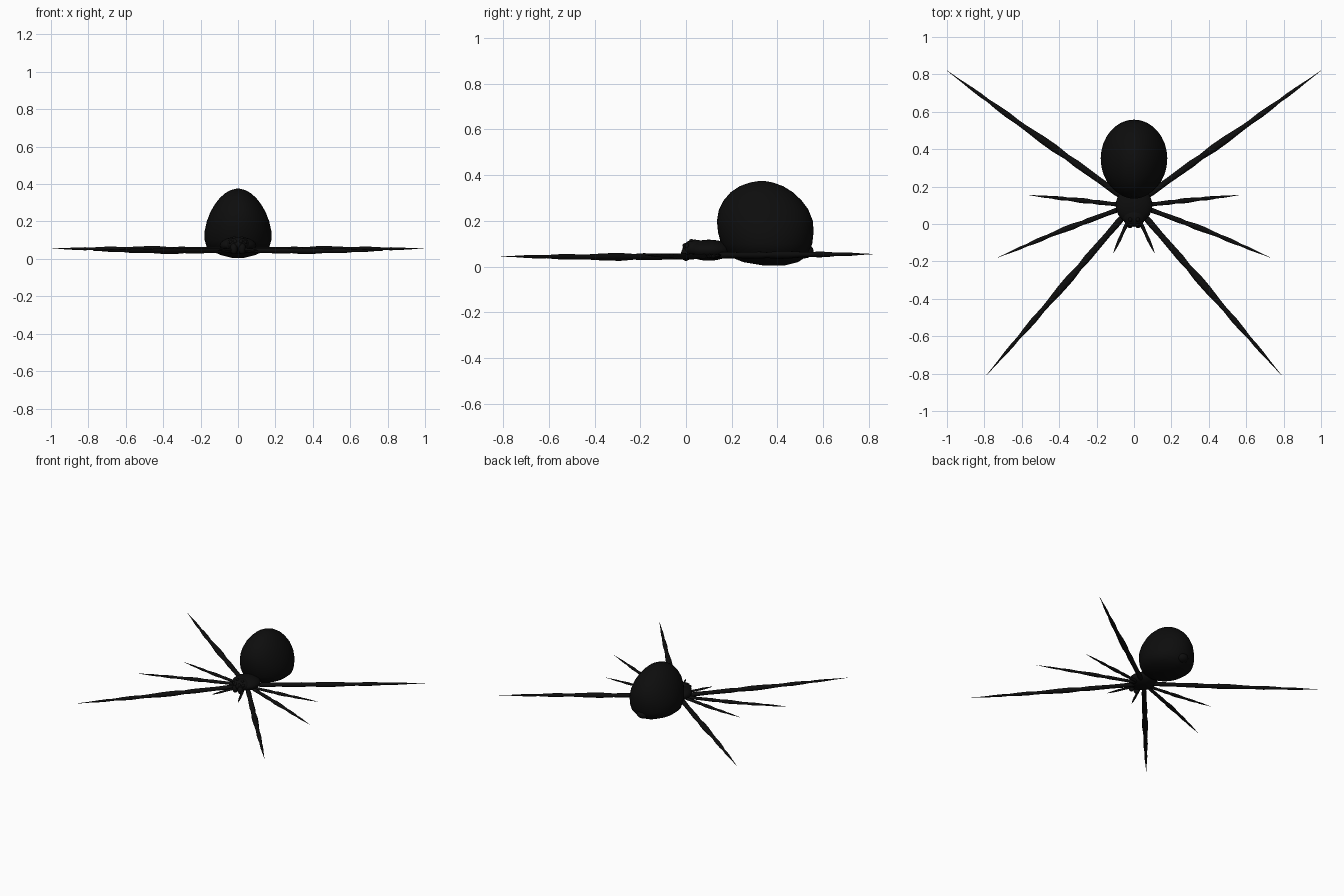
import bpy, bmesh, math
from mathutils import Vector

cube = bpy.data.objects.get("Cube")
if cube:
    bpy.data.objects.remove(cube, do_unlink=True)

black = bpy.data.materials.new("matte black")
black.use_nodes = True
colour = (0.004, 0.004, 0.004, 1)
black.diffuse_color = colour
black.node_tree.nodes["Principled BSDF"].inputs["Base Color"].default_value = colour


def loft(name, rings, sides):
    """Skin elliptical rings, each given as (centre, half axis u, half axis v)."""
    bm = bmesh.new()
    loops = []
    for centre, u, v in rings:
        angles = [math.tau * i / sides for i in range(sides)]
        loops.append([bm.verts.new(centre + u * math.cos(a) + v * math.sin(a)) for a in angles])
    for low, high in zip(loops, loops[1:]):
        for i in range(sides):
            j = (i + 1) % sides
            bm.faces.new((low[i], low[j], high[j], high[i]))
    bm.faces.new(loops[0][::-1])
    bm.faces.new(loops[-1])
    bmesh.ops.recalc_face_normals(bm, faces=bm.faces)
    mesh = bpy.data.meshes.new(name)
    bm.to_mesh(mesh)
    bm.free()
    mesh.materials.append(black)
    mesh.shade_smooth()
    obj = bpy.data.objects.new(name, mesh)
    bpy.context.collection.objects.link(obj)
    return obj


def ellipsoid(name, centre, radii, tilt=0):
    bpy.ops.mesh.primitive_uv_sphere_add(segments=24, ring_count=14, location=centre,
                                         rotation=(tilt, 0, 0))
    obj = bpy.context.object
    obj.name = name
    obj.scale = radii
    obj.data.materials.append(black)
    obj.data.shade_smooth()
    return obj


def limb(name, points, radius, profile):
    """Tapered segmented limb along a path; profile holds (fraction, relative radius)."""
    points = [Vector(p) for p in points]
    spans = [(b - a).length for a, b in zip(points, points[1:])]
    along = (points[-1] - points[0]).normalized()
    across = along.cross(Vector((0, 0, 1))).normalized()
    rings = []
    for t, r in profile:
        d = t * sum(spans)
        k = 0
        while k < len(spans) - 1 and d > spans[k]:
            d -= spans[k]
            k += 1
        centre = points[k].lerp(points[k + 1], d / spans[k])
        rings.append((centre, across * radius * r, across.cross(along) * radius * r * 0.85))
    return loft(name, rings, 10)


# Abdomen: height, half width, front y, rear y
levels = [(0.005, 0.03, 0.34, 0.43), (0.02, 0.09, 0.25, 0.49), (0.04, 0.138, 0.20, 0.52),
          (0.065, 0.168, 0.17, 0.54), (0.10, 0.178, 0.153, 0.552), (0.15, 0.178, 0.14, 0.558),
          (0.20, 0.167, 0.135, 0.555), (0.25, 0.148, 0.144, 0.535), (0.29, 0.125, 0.165, 0.505),
          (0.325, 0.098, 0.195, 0.468), (0.352, 0.068, 0.235, 0.425), (0.368, 0.038, 0.28, 0.38),
          (0.375, 0.01, 0.322, 0.342)]
loft("abdomen", [(Vector((0, (a + b) / 2, z)), Vector((w, 0, 0)), Vector((0, (b - a) / 2, 0)))
                 for z, w, a, b in levels], 32)
ellipsoid("spinneret", (0, 0.515, 0.068), (0.045, 0.043, 0.032))

# Front body, waist and head
ellipsoid("thorax", (0, 0.10, 0.072), (0.098, 0.10, 0.046))
ellipsoid("waist", (0, 0.17, 0.08), (0.05, 0.06, 0.035))
ellipsoid("head", (0, 0.04, 0.078), (0.062, 0.055, 0.04))

# Leg stations: fraction along the limb, relative radius
leg_profile = [(0, 0.6), (0.06, 0.85), (0.14, 0.75), (0.28, 0.9), (0.33, 0.72), (0.40, 1.0),
               (0.47, 0.95), (0.56, 0.66), (0.60, 0.6), (0.66, 0.75), (0.72, 0.62), (0.77, 0.4),
               (0.81, 0.48), (0.86, 0.4), (0.92, 0.2), (1, 0.03)]
palp_profile = [(0, 0.8), (0.2, 1), (0.45, 0.8), (0.6, 0.9), (0.85, 0.5), (1, 0.08)]
legs = {
    "front_leg": (0.021, [(0.04, 0.06, 0.045), (0.42, -0.38, 0.042), (0.79, -0.81, 0.045)]),
    "second_leg": (0.016, [(0.05, 0.09, 0.045), (0.40, -0.04, 0.045), (0.73, -0.18, 0.05)]),
    "third_leg": (0.014, [(0.05, 0.10, 0.045), (0.32, 0.13, 0.045), (0.565, 0.155, 0.052)]),
    "rear_leg": (0.021, [(0.04, 0.13, 0.05), (0.34, 0.345, 0.05), (0.61, 0.535, 0.053),
                         (1.0, 0.82, 0.055)]),
}
for side, label in ((1, "left"), (-1, "right")):
    for name, (radius, path) in legs.items():
        limb(f"{label}_{name}", [(side * x, y, z) for x, y, z in path], radius, leg_profile)
    limb(f"{label}_feeler", [(side * 0.03, 0.02, 0.05), (side * 0.11, -0.155, 0.045)],
         0.010, palp_profile)
    # Jaws and eyes
    ellipsoid(f"{label}_jaw", (side * 0.022, 0.0, 0.055), (0.02, 0.022, 0.03))
    for i, (x, y, z) in enumerate([(0.015, -0.004, 0.092), (0.038, 0.006, 0.09),
                                   (0.02, 0.024, 0.11)]):
        ellipsoid(f"{label}_eye_{i + 1}", (side * x, y, z), (0.011, 0.011, 0.011))
